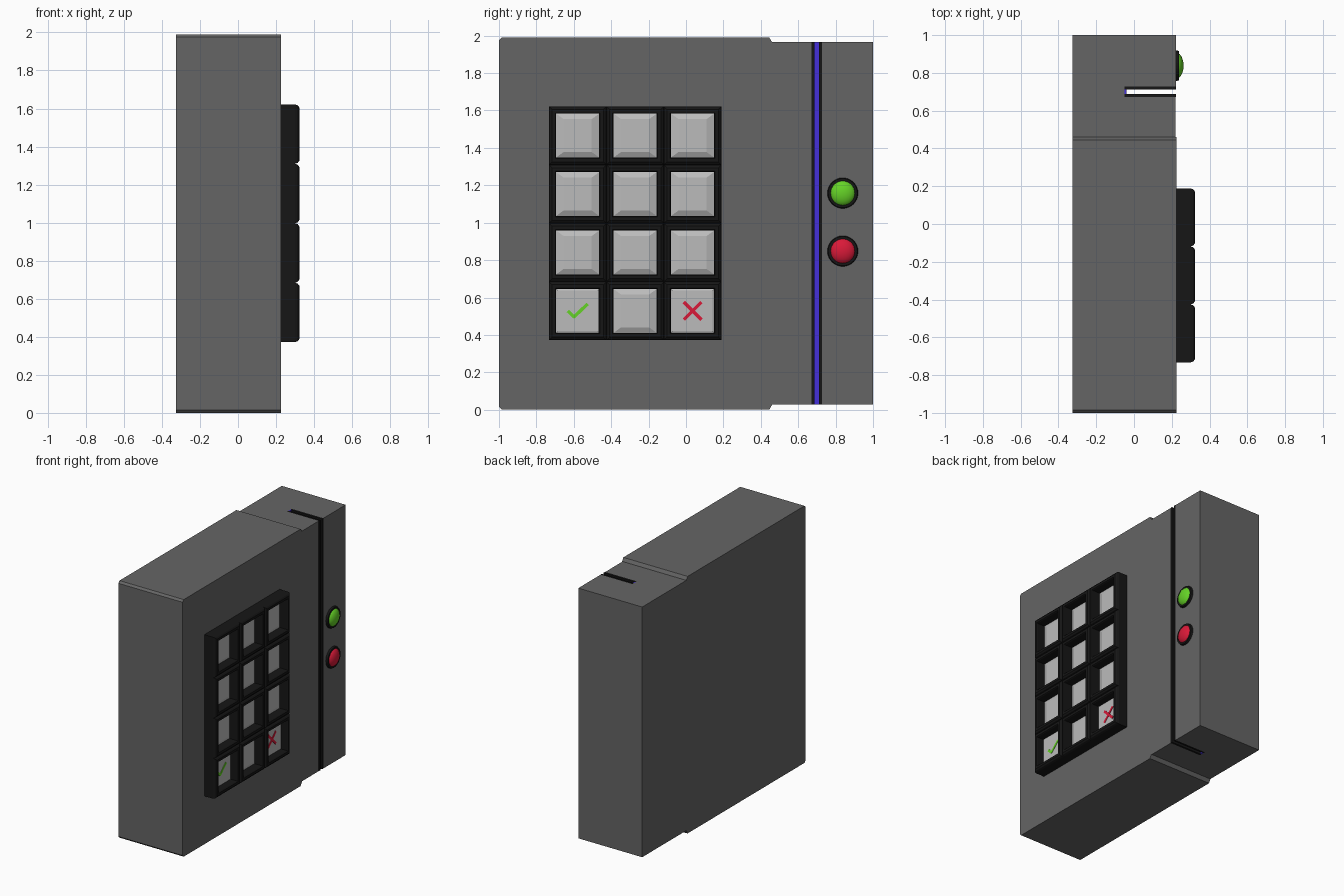
import bpy, bmesh, math
from mathutils import Matrix

if "Cube" in bpy.data.objects:
    bpy.data.objects.remove(bpy.data.objects["Cube"])


def material(name, rgb):
    m = bpy.data.materials.new(name)
    m.diffuse_color = (*rgb, 1)
    m.use_nodes = True
    m.node_tree.nodes["Principled BSDF"].inputs["Base Color"].default_value = m.diffuse_color
    return m


DARK = material("dark_grey", (0.13, 0.13, 0.13))
BLACK = material("black", (0.008, 0.008, 0.008))
SILVER = material("silver", (0.5, 0.5, 0.5))
GREEN = material("green", (0.13, 0.65, 0.02))
RED = material("red", (0.7, 0.01, 0.04))
BLUE = material("blue", (0.06, 0.03, 0.7))


def finish(name, bm, mat):
    bmesh.ops.recalc_face_normals(bm, faces=bm.faces)
    me = bpy.data.meshes.new(name)
    bm.to_mesh(me)
    bm.free()
    ob = bpy.data.objects.new(name, me)
    bpy.context.collection.objects.link(ob)
    me.materials.append(mat)
    return ob


def prism(name, pts, vec, mat):
    """Extrude a planar outline along vec."""
    bm = bmesh.new()
    f = bm.faces.new([bm.verts.new(p) for p in pts])
    r = bmesh.ops.extrude_face_region(bm, geom=[f])
    bmesh.ops.translate(bm, vec=vec, verts=[v for v in r["geom"] if isinstance(v, bmesh.types.BMVert)])
    return finish(name, bm, mat)


def box(name, x0, x1, y0, y1, z0, z1, mat):
    return prism(name, [(x0, y0, z0), (x1, y0, z0), (x1, y1, z0), (x0, y1, z0)], (0, 0, z1 - z0), mat)


def rect_loft(name, cy, cz, rings, mat):
    """Stack rectangles (x, half_y, half_z) facing +x and cap both ends."""
    bm = bmesh.new()
    loops = [[bm.verts.new((x, cy + sy * hy, cz + sz * hz))
              for sy, sz in ((-1, -1), (1, -1), (1, 1), (-1, 1))] for x, hy, hz in rings]
    for a, b in zip(loops, loops[1:]):
        for i in range(4):
            j = (i + 1) % 4
            bm.faces.new((a[i], a[j], b[j], b[i]))
    bm.faces.new(loops[0])
    bm.faces.new(loops[-1])
    return finish(name, bm, mat)


def stroke(name, y0, z0, y1, z1, x, mat):
    """Thin bar lying on a button face between two points."""
    L = math.hypot(y1 - y0, z1 - z0)
    w = 0.009
    ny, nz = -(z1 - z0) / L * w, (y1 - y0) / L * w
    pts = [(x, y0 + ny, z0 + nz), (x, y1 + ny, z1 + nz), (x, y1 - ny, z1 - nz), (x, y0 - ny, z0 - nz)]
    return prism(name, pts, (0.004, 0, 0), mat)


# Main housing: chamfered side profile extruded through its thickness
profile = [(-0.985, 0), (0.445, 0), (0.46, 0.026), (0.46, 1.966), (0.445, 1.99), (-0.985, 1.99), (-1, 1.975), (-1, 0.015)]
prism("housing", [(-0.325, y, z) for y, z in profile], (0.55, 0, 0), DARK)

# Card reader: U-shaped plan with an open slot running the full height
Z0, Z1 = 0.028, 1.965
plan = [(-0.325, 0.44), (0.221, 0.44), (0.221, 0.672), (-0.05, 0.672),
        (-0.05, 0.728), (0.222, 0.728), (0.222, 1.0), (-0.325, 1.0)]
prism("card_reader", [(x, y, Z0) for x, y in plan], (0, 0, Z1 - Z0), DARK)
for side, y in (("left", 0.672), ("right", 0.712)):
    box("slot_liner_" + side, -0.05, 0.223, y, y + 0.016, Z0, Z1, BLACK)
box("slot_light", -0.05, -0.04, 0.688, 0.712, Z0, Z1, BLUE)

# Keypad: black frames with recessed silver buttons
CY, CZ, PY, PZ = -0.272, 0.997, 0.307, 0.3125
hy, hz = PY / 2, PZ / 2
for row in range(4):
    for col in range(3):
        y, z = CY + (col - 1) * PY, CZ + (1.5 - row) * PZ
        tag = f"_{row}_{col}"
        rings = [(0.215, hy, hz), (0.300, hy, hz), (0.314, hy - 0.005, hz - 0.005), (0.322, hy - 0.016, hz - 0.016),
                 (0.322, 0.120, 0.122), (0.315, 0.116, 0.118), (0.245, 0.116, 0.118)]
        rect_loft("key_frame" + tag, y, z, rings, BLACK)
        if row == 3 and col != 1:
            rings = [(0.24, 0.115, 0.117), (0.262, 0.115, 0.117), (0.266, 0.108, 0.110)]
        else:
            rings = [(0.24, 0.115, 0.117), (0.252, 0.115, 0.117), (0.266, 0.075, 0.088)]
        rect_loft("button" + tag, y, z, rings, SILVER)

# Confirm and cancel marks on the bottom row
zb = CZ - 1.5 * PZ
yl, yr = CY - PY, CY + PY
stroke("confirm_mark_short", yl - 0.053, zb, yl - 0.018, zb - 0.034, 0.265, GREEN)
stroke("confirm_mark_long", yl - 0.022, zb - 0.034, yl + 0.053, zb + 0.037, 0.265, GREEN)
for s in (-1, 1):
    stroke("cancel_mark", yr - 0.047, zb - s * 0.047, yr + 0.047, zb + s * 0.047, 0.265, RED)

# Indicator lamps: domed lens in a black bezel
for name, z, mat in (("green_lamp", 1.158, GREEN), ("red_lamp", 0.848, RED)):
    bm = bmesh.new()
    bmesh.ops.create_cone(bm, cap_ends=True, segments=32, radius1=0.086, radius2=0.078, depth=0.03,
                          matrix=Matrix.Translation((0.222, 0.838, z)) @ Matrix.Rotation(math.pi / 2, 4, 'Y'))
    finish(name + "_bezel", bm, BLACK)
    bm = bmesh.new()
    bmesh.ops.create_uvsphere(bm, u_segments=24, v_segments=16, radius=0.07,
                              matrix=Matrix.Translation((0.222, 0.838, z)) @ Matrix.Diagonal((0.58, 1, 1, 1)))
    lens = finish(name + "_lens", bm, mat)
    for p in lens.data.polygons:
        p.use_smooth = True
